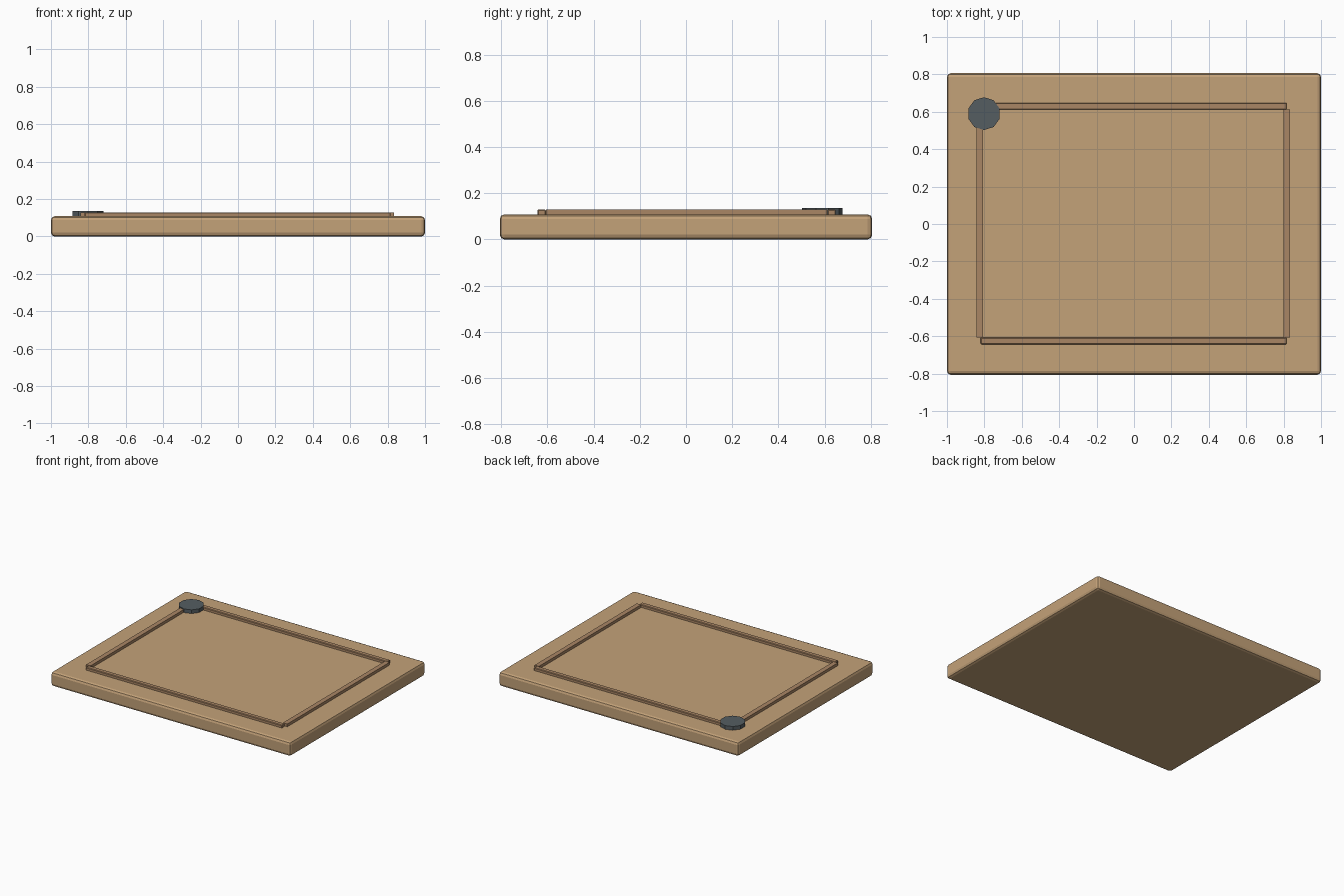
import bpy
import math

if "Cube" in bpy.data.objects:
    bpy.data.objects.remove(bpy.data.objects["Cube"])


def material(name, rgb):
    m = bpy.data.materials.new(name)
    m.diffuse_color = (*rgb, 1)
    m.use_nodes = True
    m.node_tree.nodes["Principled BSDF"].inputs["Base Color"].default_value = m.diffuse_color
    return m


wood = material("wood", (0.55, 0.36, 0.19))
dark_wood = material("dark_wood", (0.40, 0.24, 0.13))
rubber = material("dark_grey", (0.09, 0.11, 0.12))


def box(name, lo, hi, mat, bevel=0, segments=1):
    size = [b - a for a, b in zip(lo, hi)]
    mid = [(a + b) / 2 for a, b in zip(lo, hi)]
    bpy.ops.mesh.primitive_cube_add(size=1, location=mid)
    ob = bpy.context.object
    ob.name = name
    ob.scale = size
    bpy.ops.object.transform_apply(location=False, rotation=False, scale=True)
    ob.data.materials.append(mat)
    if bevel:
        mod = ob.modifiers.new("bevel", 'BEVEL')
        mod.width = bevel
        mod.segments = segments
    return ob


# Board slab with rounded edges
box("board", (-1, -0.806, 0), (1, 0.806, 0.108), wood, 0.02, 2)

# Border strips around the board face
LOW, TOP = 0.104, 0.129
for name, y in (("front_strip", -0.625), ("back_strip", 0.63)):
    box(name, (-0.82, y - 0.018, LOW), (0.816, y + 0.018, TOP), dark_wood, 0.004)
for name, x in (("left_strip", -0.824), ("right_strip", 0.817)):
    box(name, (x - 0.018, -0.606, LOW), (x + 0.018, 0.611, TOP), dark_wood)

# Ten-sided corner disc
bpy.ops.mesh.primitive_cylinder_add(vertices=10, radius=0.088, depth=0.03,
                                    location=(-0.802, 0.59, 0.121))
disc = bpy.context.object
disc.name = "corner_disc"
disc.data.materials.append(rubber)
